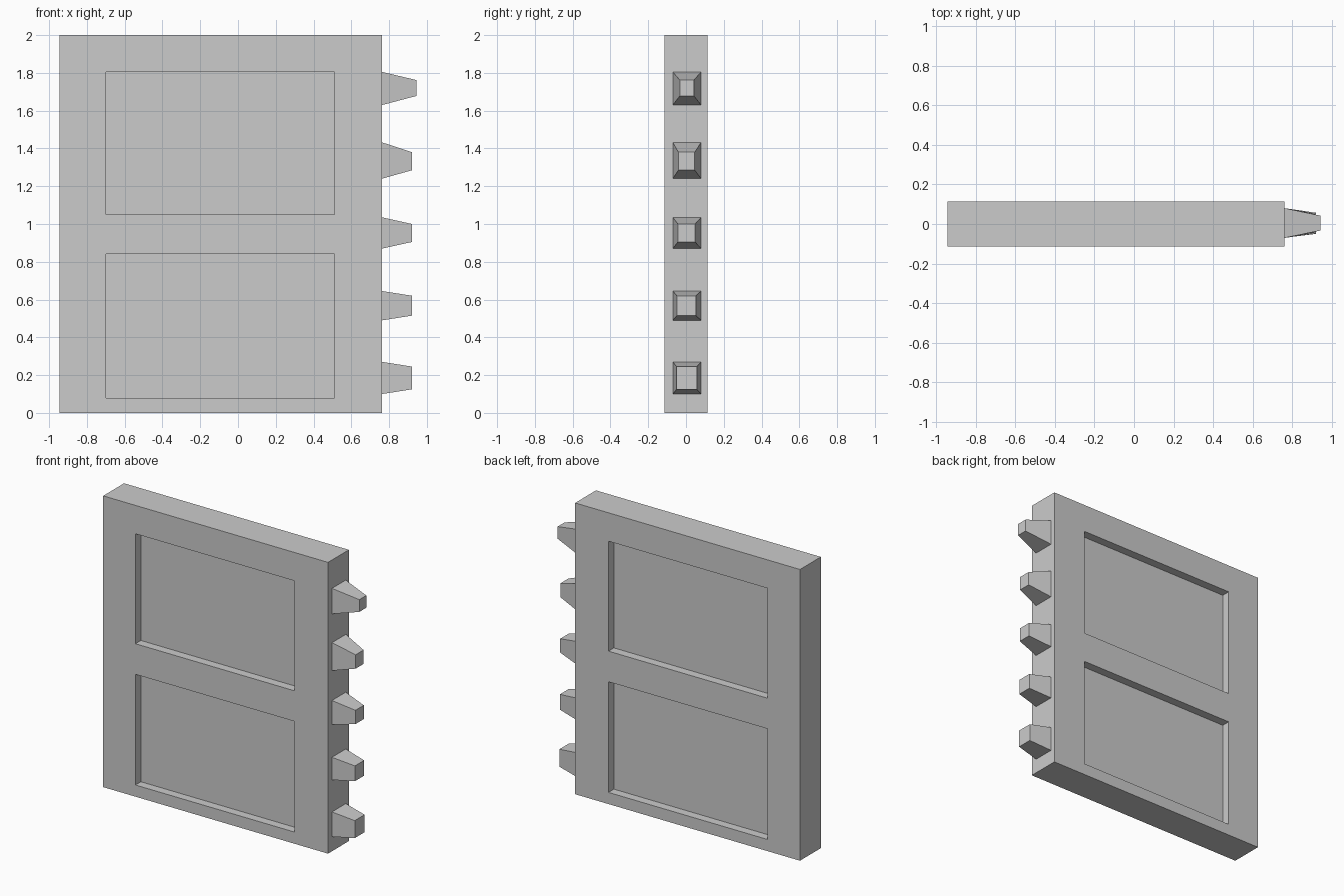
import bpy, bmesh

if "Cube" in bpy.data.objects:
    bpy.data.objects.remove(bpy.data.objects["Cube"])


def link(name, bm):
    bmesh.ops.recalc_face_normals(bm, faces=bm.faces)
    mesh = bpy.data.meshes.new(name)
    bm.to_mesh(mesh)
    bm.free()
    obj = bpy.data.objects.new(name, mesh)
    bpy.context.collection.objects.link(obj)
    return obj


def frustum(name, x0, x1, base, tip):
    """Block running along x; base and tip are (y0, y1, z0, z1) rectangles."""
    bm = bmesh.new()
    rings = []
    for x, (y0, y1, z0, z1) in ((x0, base), (x1, tip)):
        rings.append([bm.verts.new((x, y, z))
                      for y, z in ((y0, z0), (y1, z0), (y1, z1), (y0, z1))])
    a, b = rings
    bm.faces.new(a)
    bm.faces.new(b)
    for i in range(4):
        j = (i + 1) % 4
        bm.faces.new((a[i], a[j], b[j], b[i]))
    return link(name, bm)


# Door slab
HALF = 0.113
rect = (-HALF, HALF, 0, 2)
slab = frustum("door_slab", -0.945, 0.763, rect, rect)

# Recessed panels, two on each face
DEPTH = 0.059
cutters = []
for z0, z1 in ((0.08, 0.84), (1.05, 1.805)):
    for y0, y1 in ((-0.3, -HALF + DEPTH), (HALF - DEPTH, 0.3)):
        r = (y0, y1, z0, z1)
        cutter = frustum("panel_cutter", -0.70, 0.51, r, r)
        cutter.hide_render = True
        mod = slab.modifiers.new("panel", 'BOOLEAN')
        mod.object = cutter
        mod.operation = 'DIFFERENCE'
        mod.solver = 'EXACT'
        cutters.append(cutter)

bpy.context.view_layer.objects.active = slab
slab.select_set(True)
for mod in list(slab.modifiers):
    bpy.ops.object.modifier_apply(modifier=mod.name)
for cutter in cutters:
    bpy.data.objects.remove(cutter, do_unlink=True)

# Tapered teeth on the right edge: base z range, tip z range, tip y range, tip x
teeth = [
    ((0.10, 0.27), (0.125, 0.245), (-0.05, 0.057), 0.922),
    ((0.49, 0.645), (0.515, 0.62), (-0.048, 0.052), 0.922),
    ((0.87, 1.035), (0.905, 1.00), (-0.043, 0.048), 0.922),
    ((1.24, 1.432), (1.285, 1.38), (-0.04, 0.046), 0.922),
    ((1.63, 1.805), (1.678, 1.762), (-0.033, 0.042), 0.945),
]
for i, (bz, tz, ty, x) in enumerate(teeth, 1):
    frustum(f"edge_tooth_{i}", 0.763, x, (-0.07, 0.08, *bz), (*ty, *tz))
